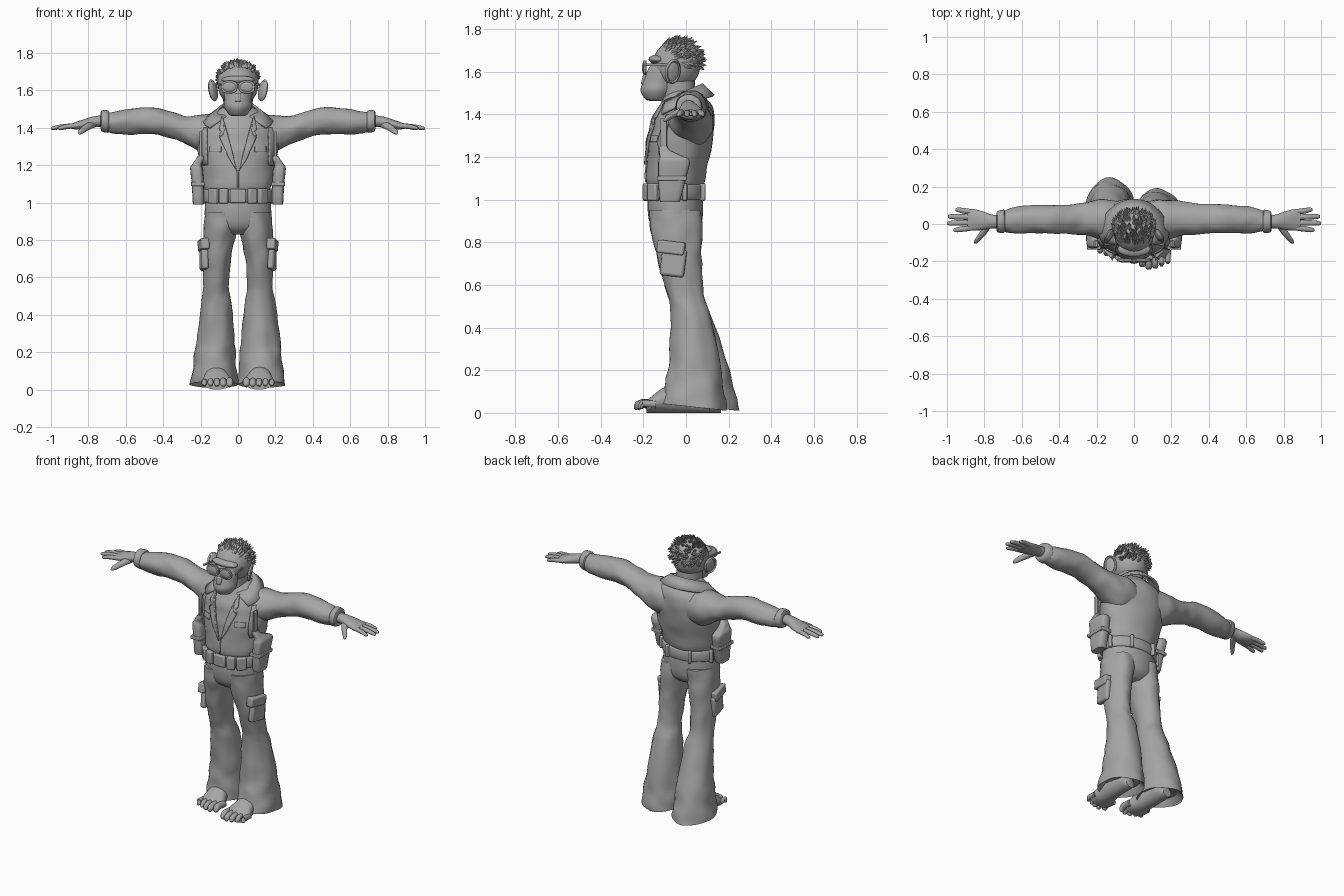
import bpy, bmesh, math, random
from mathutils import Vector, Matrix, noise
from mathutils.bvhtree import BVHTree

if "Cube" in bpy.data.objects:
    bpy.data.objects.remove(bpy.data.objects["Cube"])
random.seed(4)
GREY = (.38, .38, .38, 1)
mat = bpy.data.materials.new("plain grey")
mat.use_nodes = True
mat.diffuse_color = GREY
mat.node_tree.nodes["Principled BSDF"].inputs["Base Color"].default_value = GREY
SIDES = (("left", 1), ("right", -1))


def finish(name, bm, angle=40, thick=0, bevel=0):
    bmesh.ops.recalc_face_normals(bm, faces=bm.faces)
    mesh = bpy.data.meshes.new(name)
    bm.to_mesh(mesh)
    bm.free()
    mesh.materials.append(mat)
    ob = bpy.data.objects.new(name, mesh)
    bpy.context.collection.objects.link(ob)
    if thick:
        mod = ob.modifiers.new("thickness", "SOLIDIFY")
        mod.thickness, mod.offset = thick, 0
    if bevel:
        mod = ob.modifiers.new("soft edges", "BEVEL")
        mod.width, mod.segments = bevel, 2
    bpy.ops.object.select_all(action="DESELECT")
    ob.select_set(True)
    bpy.context.view_layer.objects.active = ob
    bpy.ops.object.shade_smooth_by_angle(angle=math.radians(angle))
    return ob


def loft(name, rows, axis="z", s=1, n=28, steps=4, power=1, fold=0, tilt=0):
    """Smooth skin through (position, centre a, centre b, radius a, radius b) rings."""
    rows = [Vector(r) for r in rows]
    path = []
    for i in range(len(rows) - 1):
        p, q = rows[i], rows[i + 1]
        m0 = (q - rows[max(i - 1, 0)]) / 2
        m1 = (rows[min(i + 2, len(rows) - 1)] - p) / 2
        for k in range(steps):
            t = k / steps
            path.append(p * (2*t**3 - 3*t*t + 1) + m0 * (t**3 - 2*t*t + t)
                        + q * (3*t*t - 2*t**3) + m1 * (t**3 - t*t))
    path.append(rows[-1])
    bm = bmesh.new()
    rings = []
    for j, (t, a, b, ra, rb) in enumerate(path):
        ring = []
        for i in range(n):
            u = math.tau * i / n
            c, d = math.cos(u), math.sin(u)
            c = math.copysign(abs(c) ** power, c)
            d = math.copysign(abs(d) ** power, d)
            f = 1
            if fold:
                f += fold * noise.noise(Vector((c * 1.6 + s * 5, d * 1.6, t * 14)))
            u, v = a + ra * c * f, b + rb * d * f
            w = t - tilt * rb * d * max(0, 1 - t * 4)
            co = {"z": (u, v, w), "x": (w, u, v), "y": (u, w, v)}[axis]
            ring.append(bm.verts.new((co[0] * s, co[1], co[2])))
        rings.append(ring)
    for r0, r1 in zip(rings, rings[1:]):
        for i in range(n):
            bm.faces.new((r0[i], r0[i - 1], r1[i - 1], r1[i]))
    bm.faces.new(rings[0])
    bm.faces.new(rings[-1])
    return finish(name, bm, 50)


def ball(name, at, size, turn=0, tip=0):
    bm = bmesh.new()
    bmesh.ops.create_uvsphere(bm, u_segments=28, v_segments=18, radius=1)
    m = (Matrix.Translation(at) @ Matrix.Rotation(turn, 4, "Z")
         @ Matrix.Rotation(tip, 4, "Y") @ Matrix.Diagonal((*size, 1)))
    bm.transform(m)
    return finish(name, bm)


def box(name, at, size, turn=0, tip=0, bevel=.008):
    bm = bmesh.new()
    bmesh.ops.create_cube(bm, size=1)
    bm.transform(Matrix.Translation(at) @ Matrix.Rotation(turn, 4, "Z")
                 @ Matrix.Rotation(tip, 4, "X") @ Matrix.Diagonal((*size, 1)))
    return finish(name, bm, 35, bevel=bevel)


# Torso: jacket, hips and belt
jacket = loft("jacket", [(1.06, 0, -.05, .168, .125), (1.09, 0, -.05, .18, .138),
                         (1.2, 0, -.035, .197, .147), (1.3, 0, -.02, .216, .15),
                         (1.38, 0, -.01, .205, .143), (1.44, 0, 0, .17, .122),
                         (1.49, 0, -.01, .11, .09), (1.51, 0, -.01, .08, .07)],
              n=48, fold=.05)
loft("hips", [(.83, 0, -.045, .09, .07), (.87, 0, -.047, .165, .115),
              (.95, 0, -.05, .178, .13), (1.05, 0, -.05, .17, .125)], n=40)
loft("belt", [(1.0, 0, -.052, .18, .132), (1.01, 0, -.052, .186, .139),
              (1.06, 0, -.052, .186, .139), (1.07, 0, -.052, .18, .132)], n=48, steps=2)
box("belt_buckle", (0, -.192, 1.035), (.085, .022, .075))
for side, s in SIDES:
    for part, a, w in (("pouch", .42, .05), ("pouch", .78, .06), ("loop", 1.9, .02), ("loop", 2.7, .02)):
        at = (s * .188 * math.sin(a), -.052 - .143 * math.cos(a), 1.035)
        box(f"{side}_belt_{part}", at, (w, .03, .082), s * a)

# Plates laid on the front of the jacket
bm = bmesh.new()
bm.from_mesh(jacket.data)
surface = BVHTree.FromBMesh(bm)
bm.free()


def patch(name, outline, s, lift=.006, thick=.008):
    bm = bmesh.new()
    bm.faces.new([bm.verts.new((s * x, -1, z)) for x, z in outline])
    bmesh.ops.triangulate(bm, faces=bm.faces)
    bmesh.ops.subdivide_edges(bm, edges=bm.edges, cuts=5, use_grid_fill=True)
    for v in bm.verts:
        hit = surface.ray_cast(v.co, Vector((0, 1, 0)))[0]
        v.co.y = (hit.y if hit else -.03) - lift
    finish(name, bm, 40, thick)


for side, s in SIDES:
    patch(f"{side}_lapel", [(.005, 1.165), (.05, 1.24), (.098, 1.35), (.075, 1.365),
                            (.1, 1.39), (.085, 1.46), (.07, 1.42), (.03, 1.27)], s, .008, .012)
    patch(f"{side}_shoulder_strap", [(.165, 1.2), (.19, 1.2), (.19, 1.4), (.165, 1.4)], s, .008, .01)
    patch(f"{side}_chest_flap", [(.09, 1.27), (.15, 1.27), (.15, 1.3), (.09, 1.3)], s, .003)
patch("front_seam", [(-.004, 1.08), (.004, 1.08), (.004, 1.17), (-.004, 1.17)], 1, .002)

# Shirt collar wrapping the neck
bm = bmesh.new()
strip = []
for i in range(33):
    a = math.radians(-142 + 284 * i / 32)
    c, d, k = math.cos(a), math.sin(a), abs(i - 16) / 16
    inner = (.1 * d, -.025 + .098 * c, 1.495 + .045 * c)
    outer = ((.155 + .09 * k**3) * d, -.005 + .135 * c, 1.452 + .035 * c - .025 * k**4)
    strip.append([bm.verts.new(p) for p in (inner, outer)])
for p, q in zip(strip, strip[1:]):
    bm.faces.new((p[0], q[0], q[1], p[1]))
finish("collar", bm, 50, .012)

# Arms, cuffs and hands
for side, s in SIDES:
    loft(f"{side}_sleeve", [(.06, .02, 1.36, .1, .09), (.14, .022, 1.36, .112, .112),
                            (.21, .027, 1.37, .1, .095), (.28, .027, 1.388, .088, .074),
                            (.36, .025, 1.415, .08, .07), (.45, .025, 1.437, .077, .072),
                            (.56, .025, 1.433, .074, .069), (.65, .02, 1.428, .066, .06),
                            (.7, .015, 1.43, .052, .05)], "x", s, fold=.09)
    loft(f"{side}_cuff", [(.69, .015, 1.432, .05, .048), (.695, .015, 1.433, .062, .06),
                          (.73, .012, 1.437, .057, .056), (.735, .012, 1.437, .04, .036)],
         "x", s, steps=2)
    loft(f"{side}_palm", [(.7, .012, 1.437, .036, .03), (.76, .013, 1.433, .037, .03),
                          (.81, .018, 1.422, .05, .028), (.86, .022, 1.412, .058, .021),
                          (.89, .022, 1.408, .054, .014)], "x", s)
    for i, (name, tip) in enumerate((("index", .965), ("middle", 1), ("ring", .995), ("little", .955))):
        y = -.02 + .028 * i
        end = y + .008 * (i - 1.5)
        mid = (.86 + tip) / 2
        loft(f"{side}_{name}_finger", [(.85, y, 1.411, .013, .013), (mid, (y + end) / 2, 1.407, .015, .013),
                                       (tip - .012, end, 1.398, .012, .01), (tip, end, 1.396, .004, .004)],
             "x", s, n=12)
    loft(f"{side}_thumb", [(.01, .775, 1.42, .025, .02), (-.045, .805, 1.405, .021, .018),
                           (-.09, .84, 1.38, .015, .014), (-.105, .848, 1.37, .005, .005)], "y", s, n=14)

# Flared trousers, pockets, holsters and bare feet
for side, s in SIDES:
    back = .06 if s < 0 else 0
    rows = [(.07, .125, .035, .1, .11), (.035, .128, .035, .122, .148), (.035, .128, .035, .128, .155),
            (.13, .126, .04, .116, .138), (.25, .12, .04, .106, .117), (.45, .115, .022, .084, .093),
            (.55, .117, -.002, .068, .084), (.7, .114, -.028, .074, .1),
            (.85, .095, -.045, .089, .119), (.95, .088, -.05, .088, .125)]
    rows = [(z, x, y + back * max(0, 1 - z / .5), rx, ry) for z, x, y, rx, ry in rows]
    loft(f"{side}_trouser_leg", rows, "z", s, 36, fold=.09, tilt=.12)
    box(f"{side}_cargo_pocket", (s * .182, -.06, .705), (.036, .115, .13), s * -.15, -.12, .012)
    box(f"{side}_pocket_flap", (s * .184, -.07, .775), (.046, .13, .06), s * -.15, -.12)
    loft(f"{side}_holster", [(.99, .212, -.075, .024, .042), (1.0, .212, -.075, .03, .05),
                             (1.1, .215, -.065, .032, .065), (1.18, .222, -.055, .034, .075),
                             (1.2, .222, -.065, .026, .058), (1.23, .205, -.1, .022, .026),
                             (1.25, .2, -.105, .014, .018)], "z", s, 24, steps=2, power=.55)
    box(f"{side}_holster_strap", (s * .2, -.105, 1.3), (.014, .03, .16), 0, 0, .004)
    box(f"{side}_holster_band", (s * .215, -.067, 1.1), (.074, .138, .022), 0, 0, .004)
    dy = back * .9
    loft(f"{side}_foot", [(y + dy, x, z, rx, z) for y, x, z, rx in
                          ((.11, .12, .03, .03), (.08, .12, .045, .045), (-.02, .12, .065, .055),
                           (-.1, .116, .06, .065), (-.15, .112, .043, .078), (-.185, .112, .028, .07))],
         "y", s)
    for i in range(5):
        x = .045 + .034 * i
        tip = -.248 + .013 * abs(i - 1.3) + dy
        r = .022 - .0014 * i
        loft(f"{side}_toe", [(-.14 + dy, x, .04, r, r), (-.2 + dy, x, .044, r * .85, r),
                             (tip + .012, x, .034, r * .85, r), (tip, x, .028, r * .4, r * .4)],
             "y", s, 12)

# Neck and head
loft("neck", [(1.2, 0, -.08, .02, .07), (1.36, 0, -.055, .06, .095), (1.46, 0, -.035, .075, .08),
              (1.58, 0, -.04, .08, .08)])
ball("skull", (0, -.045, 1.63), (.108, .112, .115))
loft("muzzle", [(1.462, 0, -.14, .03, .03), (1.472, 0, -.14, .05, .052), (1.51, 0, -.135, .072, .078),
                (1.55, 0, -.125, .072, .078), (1.6, 0, -.11, .075, .073), (1.66, 0, -.09, .07, .06)],
     power=1.15)
ball("brow", (0, -.135, 1.657), (.088, .04, .022))
box("nose", (0, -.197, 1.562), (.034, .02, .05), 0, -.25, .008)
for side, s in SIDES:
    ball(f"{side}_ear", (s * .128, -.06, 1.6), (.012, .036, .052), s * .5, s * .2)
    bm = bmesh.new()
    ring = Matrix.Translation((s * .134, -.062, 1.6)) @ Matrix.Rotation(s * .5, 4, "Z") @ Matrix.Rotation(s * .2, 4, "Y")
    loops = [[bm.verts.new(ring @ Vector((.009 * math.cos(v), (.034 + .008 * math.sin(v)) * math.cos(u),
                                          (.052 + .008 * math.sin(v)) * math.sin(u))))
              for v in (0, 1.57, 3.14, 4.71)] for u in [math.tau * i / 24 for i in range(24)]]
    for i in range(24):
        for j in range(4):
            bm.faces.new((loops[i][j], loops[i][j - 1], loops[i - 1][j - 1], loops[i - 1][j]))
    finish(f"{side}_ear_rim", bm, 80)
    loft(f"{side}_lens_frame", [(-.2, .047, 1.618, .036, .028), (-.199, .047, 1.618, .043, .034),
                                (-.187, .047, 1.618, .043, .034), (-.185, .047, 1.618, .036, .028)],
         "y", s, 24, 2, .8)
    ball(f"{side}_lens", (s * .047, -.197, 1.618), (.036, .01, .028))
    box(f"{side}_glasses_arm", (s * .104, -.13, 1.632), (.008, .13, .012), s * .2, 0, .002)
box("glasses_bridge", (0, -.193, 1.635), (.03, .01, .01), 0, 0, .002)

# Hair: a cap with scattered tufts swept back
ball("hair_cap", (0, -.035, 1.652), (.11, .105, .098))
bm = bmesh.new()
count = 0
while count < 230:
    d = Vector((random.gauss(0, 1), random.gauss(0, 1), random.gauss(0, 1))).normalized()
    if d.z < -.35 or d.z < .55 - 1.1 * (d.y + .45):
        continue
    lean = (d * .5 + Vector((0, .55, .35 * d.z - .1))).normalized()
    p = Vector((d.x * .108, -.035 + d.y * .103, 1.652 + d.z * .096))
    length = random.uniform(.03, .048)
    m = (Matrix.Translation(p + lean * length * .22) @ lean.to_track_quat("Z", "Y").to_matrix().to_4x4())
    bmesh.ops.create_cone(bm, segments=5, radius1=.014, radius2=0, depth=length, cap_ends=True, matrix=m)
    count += 1
finish("hair_tufts", bm, 30)
